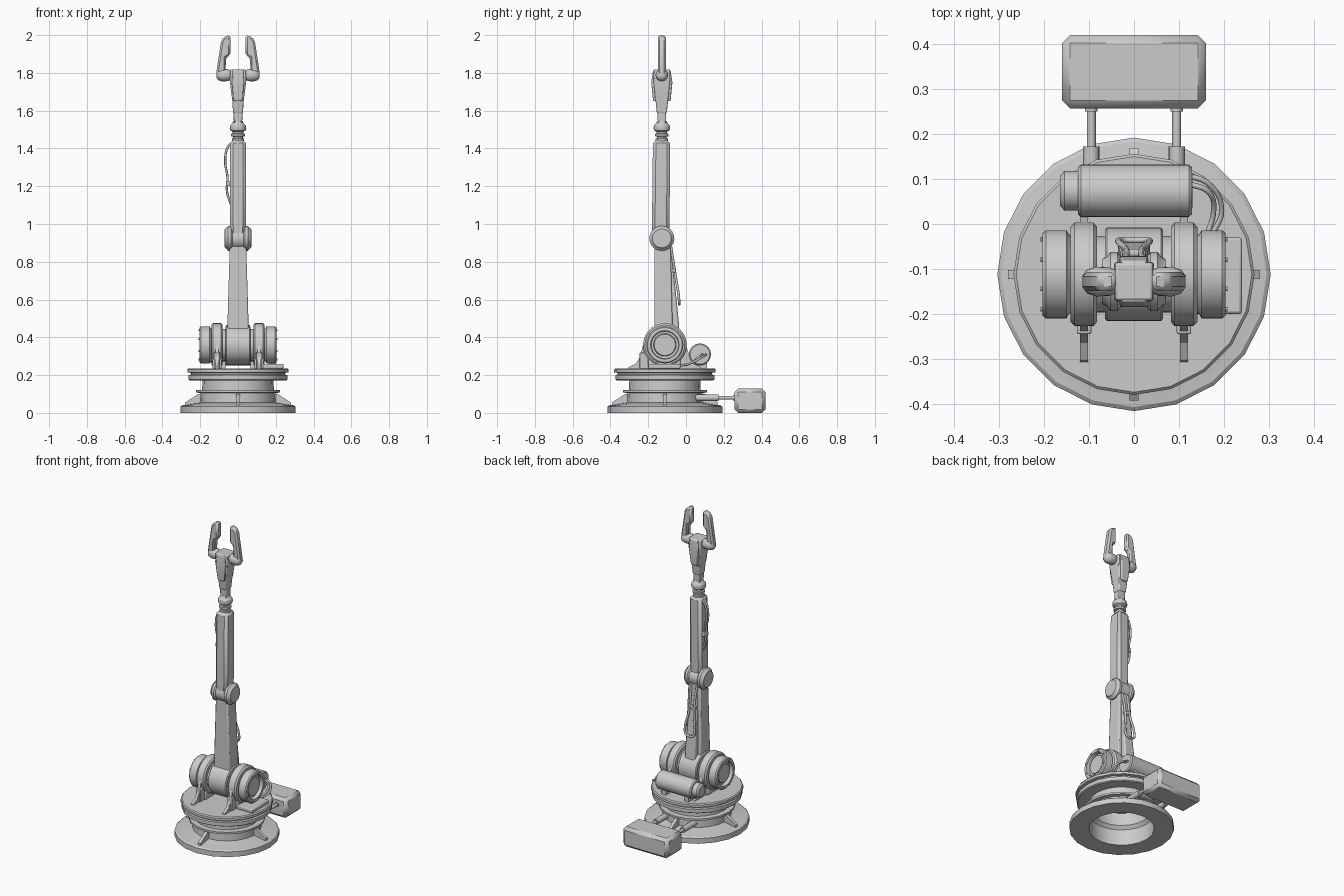
import bpy, bmesh, math
from mathutils import Vector

if "Cube" in bpy.data.objects:
    bpy.data.objects.remove(bpy.data.objects["Cube"])

CY = -0.112   # base and shoulder axis in y
AY = -0.128   # arm axis in y


def finish(name, bm, bevel=0, angle=30, segs=2):
    bmesh.ops.remove_doubles(bm, verts=bm.verts, dist=1e-5)
    bmesh.ops.recalc_face_normals(bm, faces=bm.faces)
    me = bpy.data.meshes.new(name)
    bm.to_mesh(me)
    bm.free()
    ob = bpy.data.objects.new(name, me)
    bpy.context.collection.objects.link(ob)
    if bevel:
        m = ob.modifiers.new("bevel", "BEVEL")
        m.width, m.segments, m.limit_method = bevel, segs, 'ANGLE'
    bpy.ops.object.select_all(action='DESELECT')
    ob.select_set(True)
    bpy.context.view_layer.objects.active = ob
    bpy.ops.object.shade_smooth_by_angle(angle=math.radians(angle))
    return ob


def lathe(name, prof, loc, axis='Z', seg=32, s=1, closed=False, angle=30):
    """Revolve (radius, height) points round an axis; s flips the direction."""
    bm = bmesh.new()
    rings = []
    for r, h in prof:
        ring = []
        for i in range(seg):
            a = 2 * math.pi * i / seg
            u, v = r * math.cos(a), r * math.sin(a)
            p = {'Z': (u, v, h * s), 'X': (h * s, u, v), 'Y': (u, h * s, v)}[axis]
            ring.append(bm.verts.new(Vector(p) + Vector(loc)))
        rings.append(ring)
    pairs = list(zip(rings, rings[1:])) + ([(rings[-1], rings[0])] if closed else [])
    for a, b in pairs:
        for i in range(seg):
            j = (i + 1) % seg
            bm.faces.new((a[i], a[j], b[j], b[i]))
    if not closed:
        for k in (0, -1):
            if prof[k][0] > 0:
                bm.faces.new(rings[k])
    bmesh.ops.dissolve_degenerate(bm, dist=1e-6, edges=bm.edges)
    return finish(name, bm, angle=angle)


def loft(name, sections, bevel=0, segs=2):
    """Rectangles (x0, x1, y0, y1, z) joined from bottom to top."""
    bm = bmesh.new()
    rings = [[bm.verts.new(p) for p in ((x0, y0, z), (x1, y0, z), (x1, y1, z), (x0, y1, z))]
             for x0, x1, y0, y1, z in sections]
    for a, b in zip(rings, rings[1:]):
        for i in range(4):
            j = (i + 1) % 4
            bm.faces.new((a[i], a[j], b[j], b[i]))
    bm.faces.new(rings[0])
    bm.faces.new(rings[-1])
    return finish(name, bm, bevel, segs=segs)


def box(name, x0, x1, y0, y1, z0, z1, bevel=0, segs=2):
    return loft(name, [(x0, x1, y0, y1, z0), (x0, x1, y0, y1, z1)], bevel, segs)


def prism(name, poly, c, half, axis, bevel=0, segs=2):
    """Extrude an outline: axis X takes (y, z) points, axis Y takes (x, z)."""
    bm = bmesh.new()
    f = lambda p, t: (t, p[0], p[1]) if axis == 'X' else (p[0], t, p[1])
    a = [bm.verts.new(f(p, c - half)) for p in poly]
    b = [bm.verts.new(f(p, c + half)) for p in poly]
    for i in range(len(a)):
        j = (i + 1) % len(a)
        bm.faces.new((a[i], a[j], b[j], b[i]))
    bm.faces.new(a)
    bm.faces.new(b)
    return finish(name, bm, bevel, segs=segs)


def tube(name, pts, r):
    cu = bpy.data.curves.new(name, 'CURVE')
    cu.dimensions, cu.bevel_depth, cu.bevel_resolution = '3D', r, 2
    cu.use_fill_caps, cu.resolution_u = True, 6
    sp = cu.splines.new('BEZIER')
    sp.bezier_points.add(len(pts) - 1)
    for bp, p in zip(sp.bezier_points, pts):
        bp.co = p
        bp.handle_left_type = bp.handle_right_type = 'AUTO'
    ob = bpy.data.objects.new(name, cu)
    bpy.context.collection.objects.link(ob)


# Hollow twenty-sided base with turntable
lathe("base", [(.19, 0), (.304, 0), (.304, .033), (.295, .04), (.275, .042), (.2, .055), (.198, .105),
               (.222, .108), (.222, .12), (.19, .122), (.188, .172), (.255, .172), (.262, .177),
               (.262, .2), (.25, .203), (.25, .212), (.268, .215), (.268, .23), (.262, .236),
               (0, .236), (0, .2), (.17, .2), (.17, .12), (.188, .1)],
      (0, CY, 0), seg=20, closed=True, angle=25)
for i in range(4):
    rib = prism("base_rib", [(.193, .04), (.28, .035), (.28, .055), (.21, .1), (.193, .1)], 0, .01, 'X')
    rib.location, rib.rotation_euler = (0, CY, 0), (0, 0, i * math.pi / 2)

# Rear box on two sleeved rods
box("rear_box", -.16, .16, .257, .42, 0, .128, .018, 1)
for s in (-1, 1):
    lathe("rod_sleeve", [(.0, .045), (.018, .045), (.018, .172), (0, .172)], (s * .095, 0, .08), 'Y', 16)
    lathe("rod", [(.01, .16), (.01, .265)], (s * .095, 0, .08), 'Y', 16)
    lathe("rod_collar", [(.014, .25), (.014, .262)], (s * .095, 0, .08), 'Y', 16)

# Shoulder drum, brackets and motors
Z = .36
lathe("shoulder_drum", [(0, -.065), (.098, -.065), (.104, -.06), (.104, .06), (.098, .065), (0, .065)],
      (0, CY, Z), 'X', 40)
for s in (-1, 1):
    lathe("shoulder_neck", [(.085, .06), (.085, .09)], (0, CY, Z), 'X', 32, s)
    lathe("shoulder_bracket", [(0, .082), (.105, .082), (.115, .09), (.115, .132), (.105, .141), (0, .141)],
          (0, CY, Z), 'X', 40, s)
    lathe("shoulder_motor", [(0, .13), (.085, .14), (.09, .146), (.098, .15), (.098, .196), (.092, .203),
                             (.075, .203), (.072, .18), (.06, .178), (.056, .192), (0, .192)],
          (0, CY, Z), 'X', 40, s)
    for i in range(8):
        a = math.pi * (i + .5) / 4
        lathe("motor_bolt", [(.005, .2), (.005, .208)],
              (0, CY + .084 * math.cos(a), Z + .084 * math.sin(a)), 'X', 8, s)
    prism("bracket_web", [(-.308, .234), (-.304, .242), (-.265, .262), (-.245, .295), (-.227, .36),
                          (.0, .36), (.02, .295), (.04, .262), (.078, .242), (.083, .234)],
          s * .111, .009, 'X')
    box("bracket_foot", s * .111 - .024, s * .111 + .024, -.2, -.03, .234, .3, .006)
    box("web_rib", s * .111 - .016, s * .111 + .016, -.245, -.2, .234, .32, .004)
box("junction_box", .13, .24, -.2, -.03, .234, .26, .006)

# Rear horizontal cylinder with hoses
lathe("rear_cylinder", [(0, -.165), (.032, -.165), (.044, -.155), (.044, -.125), (.052, -.125), (.058, -.118),
                        (.058, .122), (.052, .129), (.025, .13), (0, .13)],
      (0, .074, .31), 'X', 32)
for x in (-.08, .08):
    box("cylinder_mount", x - .015, x + .015, .03, .11, .234, .28)
for k in (0, .018):
    tube("rear_hose", [(.12, .108 - k, .31), (.165, .09 - k, .3), (.195 - k, .03, .265),
                       (.17 - k / 2, -.03, .25)], .006)

# Lower arm with a narrower rear spine and cable loop
loft("lower_arm", [(-.058, .058, -.167, -.07, .38), (-.055, .055, -.167, -.072, .5),
                   (-.043, .043, -.166, -.082, .9)], .007)
loft("arm_spine", [(-.036, .036, -.1, -.034, .4), (-.036, .036, -.1, -.038, .48),
                   (-.03, .03, -.1, -.058, .68), (-.025, .025, -.1, -.084, .88)], .012)
for s in (-1, 1):
    tube("lower_cable", [(s * .02, -.08, .88), (s * .016, -.067, .8), (s * .02, -.053, .71),
                         (s * .034, -.04, .63), (s * .028, -.036, .585), (0, -.036, .575)], .007)
box("cable_clamp", -.026, .026, -.09, -.056, .74, .765, .004)

# Elbow joint
E = (0, AY, .924)
lathe("elbow_core", [(.057, -.05), (.057, .05)], E, 'X', 32)
for s in (-1, 1):
    lathe("elbow_cap", [(0, .03), (.058, .03), (.066, .037), (.066, .052), (.056, .06), (.05, .07), (0, .072)],
          E, 'X', 32, s)

# Upper arm with side cable
loft("upper_arm", [(-.036, .036, -.178, -.088, .9), (-.042, .042, -.18, -.087, 1.0),
                   (-.042, .042, -.175, -.084, 1.444)], .016, 1)
for k in (0, .016):
    tube("upper_cable", [(-.035, AY + k, 1.43), (-.055, AY + k, 1.405), (-.068, AY + k, 1.33),
                         (-.056, AY + k, 1.25), (-.058, AY + k, 1.17), (-.036, AY + k, 1.1)], .006)
box("upper_clamp", -.064, -.035, AY - .012, AY + .028, 1.2, 1.225, .004)

# Wrist stack
lathe("wrist", [(0, 1.43), (.033, 1.44), (.033, 1.452), (.026, 1.455), (.026, 1.462), (.036, 1.465),
                (.036, 1.477), (.028, 1.48), (.028, 1.488), (.041, 1.496), (.044, 1.508), (.041, 1.522),
                (.03, 1.533), (.025, 1.545), (0, 1.545)], (0, AY, 0), seg=24)
loft("wrist_stem", [(-.022, .022, AY - .022, AY + .022, 1.53), (-.025, .025, AY - .025, AY + .025, 1.65)], .005)

# Hand block with cover plates
loft("hand", [(-.026, .026, AY - .026, AY + .026, 1.585), (-.03, .03, AY - .033, AY + .033, 1.65),
              (-.044, .044, AY - .044, AY + .044, 1.76), (-.042, .042, AY - .042, AY + .042, 1.818)], .006)
for s in (-1, 1):
    a, b, c, d = [AY + s * t for t in (.028, .046, .036, .056)]
    loft("hand_cover", [(-.024, .024, min(a, b), max(a, b), 1.65),
                        (-.032, .032, min(c, d), max(c, d), 1.75),
                        (-.028, .028, min(a, b), max(a, b), 1.815)], .005)

# Knuckles and gripping fingers
for s in (-1, 1):
    lathe("knuckle", [(0, .03), (.024, .035), (.032, .055), (.033, .085), (.026, .105), (.014, .114), (0, .115)],
          (0, AY, 1.788), 'X', 20, s, angle=50)
    prism("finger", [(s * x, z) for x, z in ((.115, 1.8), (.09, 1.965), (.076, 1.99), (.04, 2.0),
                                             (.04, 1.895), (.064, 1.88), (.066, 1.79), (.11, 1.775))],
          AY, .021, 'Y', .01, 1)
